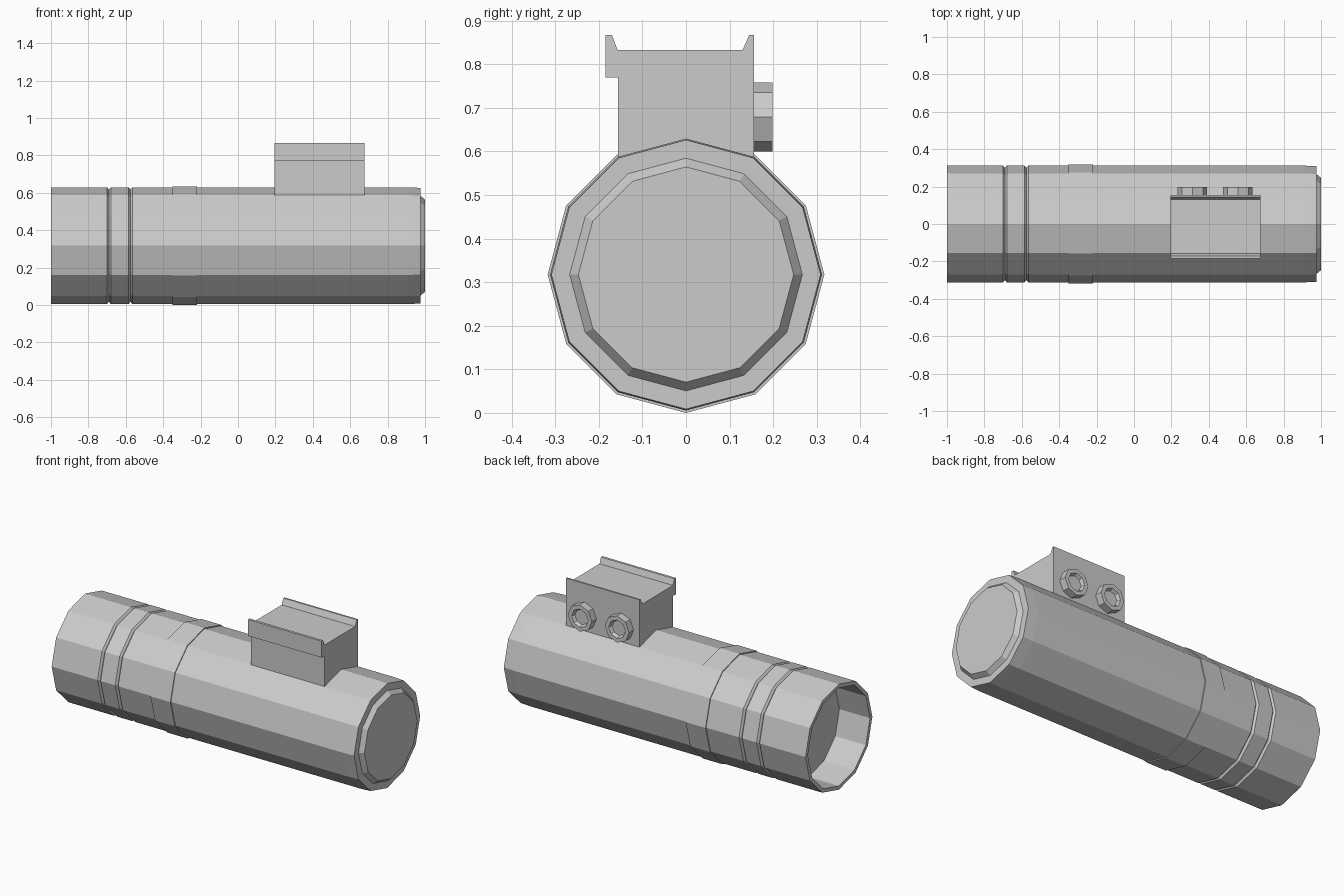
import bpy, math

cube = bpy.data.objects.get("Cube")
if cube:
    bpy.data.objects.remove(cube, do_unlink=True)

AXIS_Z = 0.3175

grey = bpy.data.materials.new("plain grey")
grey.use_nodes = True
colour = (0.6, 0.6, 0.6, 1)
grey.diffuse_color = colour
grey.node_tree.nodes["Principled BSDF"].inputs["Base Color"].default_value = colour


def add_mesh(name, verts, faces):
    mesh = bpy.data.meshes.new(name)
    mesh.from_pydata(verts, [], faces)
    mesh.materials.append(grey)
    obj = bpy.data.objects.new(name, mesh)
    bpy.context.collection.objects.link(obj)
    return obj


def lathe(name, profile, sides, place, loop=False):
    """Turn (along, radius) points about an axis; ends are capped unless looped."""
    verts, faces = [], []
    for along, radius in profile:
        for i in range(sides):
            a = math.tau * i / sides
            verts.append(place(along, radius * math.sin(a), radius * math.cos(a)))
    rings = len(profile)
    for r in range(rings if loop else rings - 1):
        p, q = r * sides, (r + 1) % rings * sides
        for i in range(sides):
            j = (i + 1) % sides
            faces.append((p + i, p + j, q + j, q + i))
    if not loop:
        faces.append(tuple(reversed(range(sides))))
        faces.append(tuple(range((rings - 1) * sides, rings * sides)))
    obj = add_mesh(name, verts, faces)
    # make normals point outward
    import bmesh
    bm = bmesh.new()
    bm.from_mesh(obj.data)
    bmesh.ops.recalc_face_normals(bm, faces=bm.faces)
    bm.to_mesh(obj.data)
    bm.free()
    return obj


def along_x(along, u, v):
    return (along, u, AXIS_Z + v)


# Tube: hollow rear socket, two V grooves, slightly tapered front, bevelled lens
R = 0.312
groove = 0.012
body = [(-0.8, 0.29), (-1, 0.29), (-1, R)]
for x in (-0.69, -0.575):
    body += [(x - 0.01, R), (x, R - groove), (x + 0.01, R)]
body += [(0.91, R), (0.975, R - 0.003), (0.975, 0.267), (1, 0.247)]
lathe("tube_body", body, 12, along_x)

# Raised band
lathe("raised_band", [(-0.35, 0.3), (-0.35, AXIS_Z), (-0.22, AXIS_Z), (-0.22, 0.3)],
      12, along_x, loop=True)

# Mount block: side profile extruded along the tube
section = [(-0.156, 0.57), (0.156, 0.57), (0.156, 0.867), (0.145, 0.867),
           (0.13, 0.833), (-0.157, 0.833), (-0.17, 0.867), (-0.185, 0.867),
           (-0.185, 0.77), (-0.156, 0.77)]
n = len(section)
verts = [(x, y, z) for x in (0.195, 0.675) for y, z in section]
faces = [tuple(reversed(range(n))), tuple(range(n, 2 * n))]
faces += [(i, (i + 1) % n, n + (i + 1) % n, n + i) for i in range(n)]
add_mesh("mount_block", verts, faces)

# Clamp bolts: octagonal heads with a recessed centre
for side, cx in (("right", 0.312), ("left", 0.555)):
    lathe("clamp_bolt_" + side,
          [(0.15, 0.079), (0.199, 0.079), (0.199, 0.054), (0.18, 0.045)],
          8, lambda along, u, v, cx=cx: (cx + u, along, 0.679 + v))
